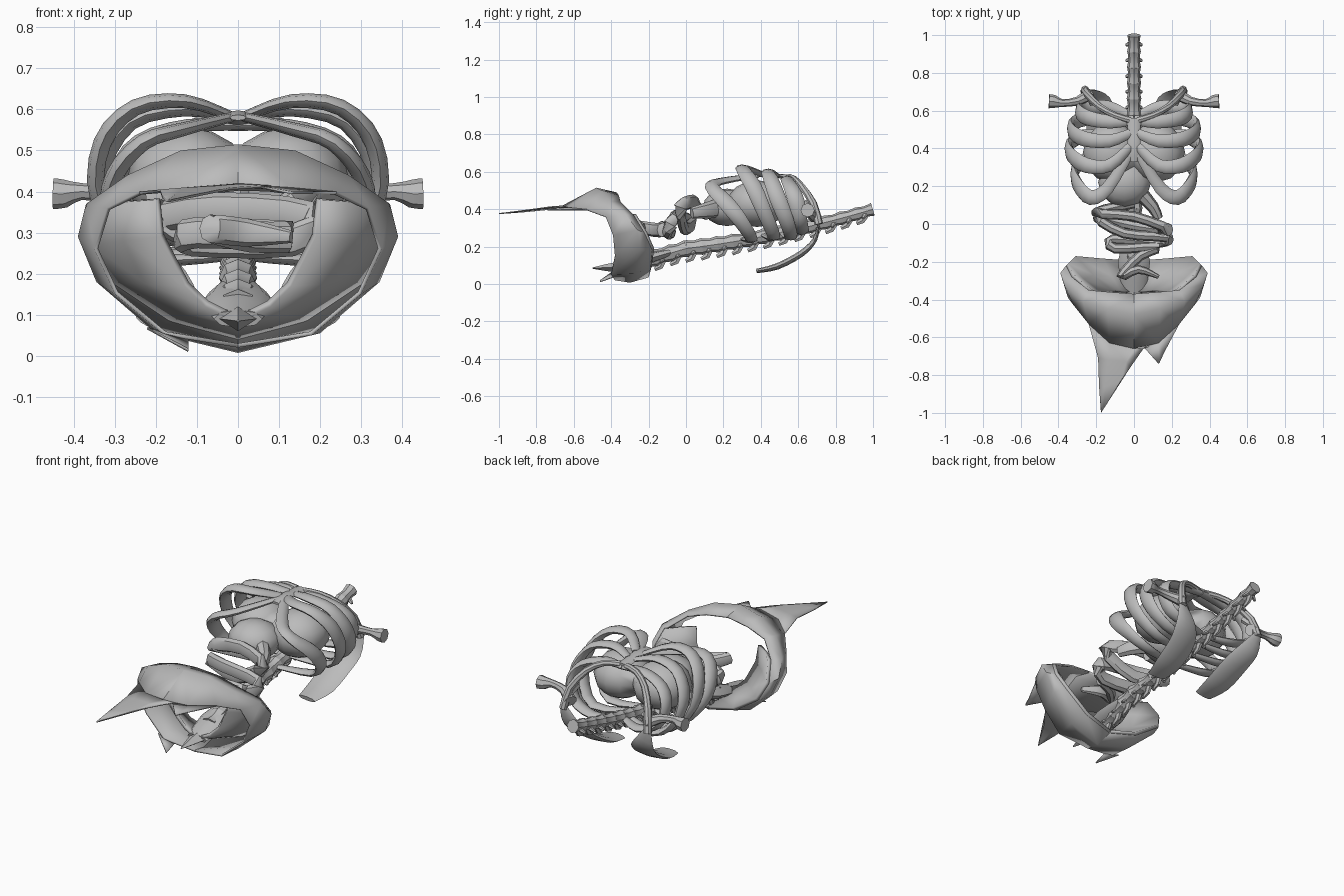
import bpy, bmesh, math
from mathutils import Vector

cube = bpy.data.objects.get("Cube")
if cube:
    bpy.data.objects.remove(cube)

bone = bpy.data.materials.new("plain_grey")
bone.use_nodes = True
GREY = (0.5, 0.5, 0.5, 1)
bone.diffuse_color = GREY
bone.node_tree.nodes["Principled BSDF"].inputs["Base Color"].default_value = GREY


def finish(name, bm, angle=40):
    """Turn a bmesh into a shaded object."""
    bmesh.ops.recalc_face_normals(bm, faces=bm.faces)
    me = bpy.data.meshes.new(name)
    bm.to_mesh(me)
    bm.free()
    me.materials.append(bone)
    ob = bpy.data.objects.new(name, me)
    bpy.context.collection.objects.link(ob)
    bpy.ops.object.select_all(action='DESELECT')
    bpy.context.view_layer.objects.active = ob
    ob.select_set(True)
    bpy.ops.object.shade_smooth_by_angle(angle=math.radians(angle))
    return ob


def mirror(ob):
    ob.modifiers.new("mirror", 'MIRROR')


def spline(pts, steps):
    """Catmull-Rom refinement; works on position and radius together."""
    p = [pts[0]] + pts + [pts[-1]]
    out = []
    for a, b, c, d in zip(p, p[1:], p[2:], p[3:]):
        for k in range(steps):
            t = k / steps
            out.append(0.5 * (2 * b + (c - a) * t + (2 * a - 5 * b + 4 * c - d) * t * t
                              + (3 * b - a - 3 * c + d) * t ** 3))
    return out + [pts[-1]]


def sweep(name, pts, wide, thin, ref=(0, 1, 0), scales=None, sides=8, steps=2):
    """Oval tube along a path; the wide axis follows ref."""
    scales = scales or [1] * len(pts)
    path = spline([Vector((*p, s)) for p, s in zip(pts, scales)], steps)
    bm = bmesh.new()
    rings = []
    for i, q in enumerate(path):
        t = (path[min(i + 1, len(path) - 1)].xyz - path[max(i - 1, 0)].xyz).normalized()
        a = Vector(ref) - t * t.dot(Vector(ref))
        a.normalize()
        b = t.cross(a)
        rings.append([bm.verts.new(q.xyz + q.w * (a * wide * math.cos(u) + b * thin * math.sin(u)))
                      for u in (2 * math.pi * k / sides for k in range(sides))])
    for r, s in zip(rings, rings[1:]):
        for k in range(sides):
            bm.faces.new((r[k], r[k - 1], s[k - 1], s[k]))
    bm.faces.new(rings[0])
    bm.faces.new(rings[-1])
    return finish(name, bm)


def sheet(name, rows, thick=0.01, angle=50):
    """Thin skin lofted through rows of points."""
    bm = bmesh.new()
    grid = [[bm.verts.new(p) for p in row] for row in rows]
    for r, s in zip(grid, grid[1:]):
        for k in range(len(r) - 1):
            bm.faces.new((r[k], r[k + 1], s[k + 1], s[k]))
    ob = finish(name, bm, angle)
    ob.modifiers.new("thickness", 'SOLIDIFY').thickness = thick
    return ob


def ball(name, centre, size):
    bm = bmesh.new()
    bmesh.ops.create_uvsphere(bm, u_segments=12, v_segments=8, radius=1)
    for v in bm.verts:
        v.co = Vector(c + s * k for c, s, k in zip(centre, size, v.co))
    return finish(name, bm)


def spine_z(y):
    return 0.19 + (0.12 * y + 0.09 * y * y if y > 0 else 0.3 * y)


# Spine: waisted vertebrae with hooked back processes and short side ones
COUNT = 15
for i in range(COUNT):
    y = 0.957 - i * 0.083
    r = 0.034 + 0.013 * i / COUNT
    z = spine_z(y)
    h = 0.042
    sweep("vertebra", [(0, y + d * h, spine_z(y + d * h)) for d in (-1, -0.6, 0, 0.6, 1)],
          r, r, (1, 0, 0), [1.05, 0.95, 0.85, 0.95, 1.05], steps=1)
    sweep("back_process", [(0, y, z - 0.02), (0, y - 0.015, z - r - 0.015), (0, y - 0.045, z - r - 0.03)],
          0.016, 0.022, (1, 0, 0), [1, 0.8, 0.5], 6, 1)
    mirror(sweep("side_process", [(0.015, y, z - 0.015), (0.042, y - 0.01, z - 0.035)],
                 0.016, 0.012, scales=[1, 0.5], sides=6, steps=1))

# Breastbone and four pairs of ribs
sweep("breastbone", [(0, 0.56, 0.57), (0, 0.48, 0.58), (0, 0.4, 0.585), (0, 0.33, 0.58)],
      0.04, 0.014, (1, 0, 0), [1, 0.8, 0.9, 0.5])
ribs = [
    [(0, .55, .56), (.12, .54, .56), (.24, .56, .52), (.29, .59, .44), (.26, .61, .33), (.14, .62, .28), (.03, .58, .29)],
    [(.02, .48, .58), (.13, .44, .60), (.26, .45, .57), (.33, .49, .46), (.31, .54, .33), (.2, .56, .25), (.03, .52, .27)],
    [(.02, .41, .585), (.13, .31, .62), (.25, .31, .605), (.33, .36, .52), (.34, .42, .38), (.24, .47, .25), (.03, .42, .26)],
    [(.02, .38, .58), (.14, .19, .55), (.23, .14, .52), (.30, .21, .44), (.31, .29, .34), (.22, .35, .24), (.03, .31, .24)],
]
for pts in ribs:
    mirror(sweep("rib_pair", pts, 0.04, 0.02, scales=[0.6, 0.85, 1, 1.1, 1, 0.85, 0.5], steps=3))

# Shoulders: collar bone, shoulder arm and blade
mirror(sweep("collar_bone", [(.02, .55, .57), (.1, .575, .565), (.18, .62, .52), (.24, .68, .43), (.26, .71, .32)],
             0.021, 0.02, scales=[0.9, 0.8, 0.9, 1, 1.1]))
mirror(sweep("shoulder_arm", [(.23, .69, .36), (.3, .65, .39), (.38, .64, .40), (.42, .648, .395), (.45, .65, .395)],
             0.034, 0.034, scales=[1, 0.7, 0.6, 1, 1.1]))
mirror(sweep("shoulder_spur", [(.22, .64, .44), (.26, .715, .36)], 0.02, 0.02, (0, 0, 1), [1, 0.6], 6, 1))
mirror(sweep("shoulder_blade", [(.26, .71, .33), (.225, .69, .24), (.185, .62, .165), (.17, .49, .095), (.16, .38, .07)],
             0.078, 0.017, (1, 0, 0), [0.3, 0.75, 1, 1, 0.7], steps=3))

# Organs inside the chest and the loose gut below it
mirror(ball("lung", (0.12, 0.38, 0.43), (0.15, 0.16, 0.125)))
ball("stomach", (-0.05, 0.22, 0.41), (0.14, 0.13, 0.1))
sweep("gullet", [(-.04, .27, .45), (.02, .18, .41), (.1, .09, .39), (.13, .03, .38)], 0.05, 0.04,
      (0, 0, 1), [0.6, 1, 0.8, 0.6])
gut = [(0, .11, .38), (-.2, .06, .4), (0, .04, .44), (.18, -.03, .41), (0, -.01, .3), (-.19, .03, .33),
       (-.05, -.05, .36), (.17, -.07, .34), (.13, -.1, .28), (-.11, -.08, .28), (-.1, -.13, .3),
       (.13, -.12, .29), (.03, -.17, .29), (-.07, -.28, .31), (.02, -.24, .3), (.13, -.28, .29)]
sweep("gut", gut, 0.038, 0.027, (0, 0, 1), [1] * 13 + [0.9, 0.9, 0.4], steps=3)

# Waist wrap: rows run from waist, over the hip, to the leg edge
wrap = [
    [(0, -.37, .49), (0, -.48, .515), (0, -.66, .42)],
    [(.13, -.36, .475), (.14, -.45, .50), (.13, -.63, .41)],
    [(.24, -.35, .44), (.27, -.41, .44), (.24, -.53, .40)],
    [(.33, -.28, .37), (.37, -.32, .37), (.32, -.43, .36)],
    [(.36, -.22, .27), (.39, -.26, .29), (.35, -.39, .26)],
    [(.32, -.18, .18), (.345, -.25, .18), (.30, -.38, .15)],
    [(.17, -.19, .08), (.2, -.28, .055), (.18, -.4, .05)],
    [(0, -.2, .035), (0, -.3, .007), (0, -.38, .02)],
]
mirror(sheet("waist_wrap", wrap))

# Pelvis: funnel from the waist edge to a pointed opening
inner = [(.2, -.38, .38), (.19, -.37, .29), (.13, -.36, .17), (.08, -.36, .12), (0, -.37, .08)]
mirror(sheet("pelvis", [[row[0], (Vector(row[0]) + Vector(p)) / 2 + Vector((0, -0.01, 0)), p]
                        for row, p in zip(wrap[3:], inner)], 0.018))
sweep("sacrum", [(0, -.08, .17), (0, -.2, .135), (0, -.36, .09)], 0.085, 0.032, (1, 0, 0), [0.6, 1, 0.7])
sweep("tail_spike", [(0, -.36, .09), (0, -.43, .088), (0, -.5, .085)], 0.045, 0.03, (1, 0, 0), [1, 0.6, 0.1], 4, 1)

# Torn cloth tips
sheet("long_front_tip", [[(-.24, -.53, .40), (-.13, -.63, .41), (0, -.66, .42), (.08, -.65, .415)],
                         [(-.19, -.71, .405), (-.13, -.72, .41), (-.04, -.73, .415), (.05, -.66, .415)],
                         [(-.185, -.86, .39), (-.15, -.86, .395), (-.07, -.83, .4), (-.02, -.76, .41)],
                         [(-.175, -1, .38), (-.172, -.997, .38), (-.168, -.99, .38), (-.16, -.97, .38)]], 0.006)
sheet("short_front_tip", [[(.05, -.65, .415), (.13, -.63, .41), (.24, -.53, .40)],
                          [(.13, -.74, .40), (.135, -.735, .40), (.16, -.68, .40)]], 0.006)
sheet("back_tip", [[(-.22, -.39, .07), (-.12, -.39, .04)], [(-.125, -.46, .02), (-.12, -.46, .015)]], 0.006)
